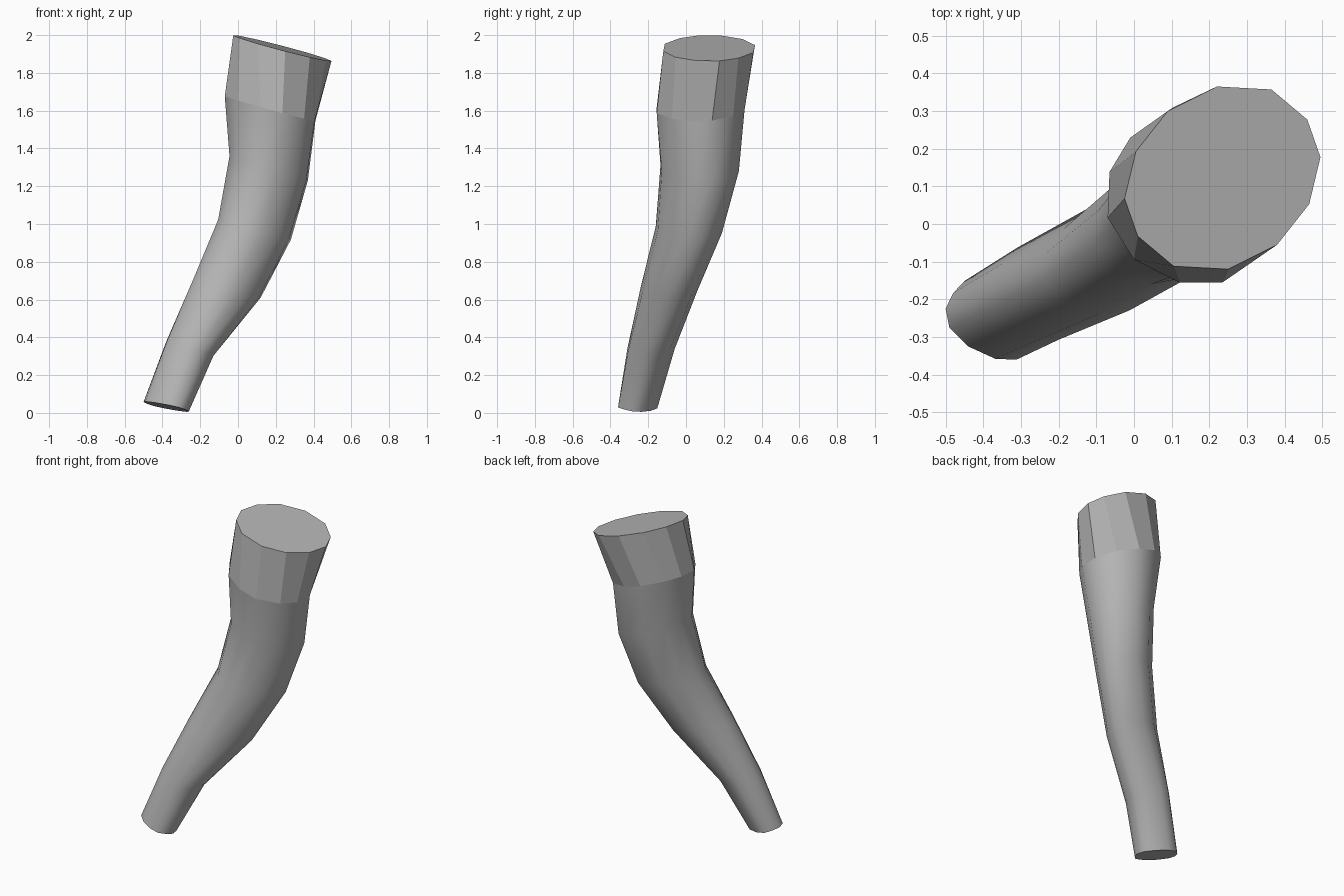
import bpy, bmesh

if "Cube" in bpy.data.objects:
    bpy.data.objects.remove(bpy.data.objects["Cube"])

# Half outlines (mirrored through the centre) at the tip, collar base and collar top
TIP = [(-.12, .03), (-.11, -.02), (-.06, -.07), (.012, -.103), (.068, -.105), (.1, -.072)]
BASE = [(-.235, .06), (-.24, -.06), (-.17, -.17), (-.05, -.23), (.065, -.23), (.18, -.15)]
TOP = [(-.23, .07), (-.26, -.055), (-.225, -.155), (-.13, -.235), (.015, -.243), (.145, -.178)]

# Rings: x min, x max, y min, y max, centre z, slope along x, slope along y, skew
RINGS = [
    (-.50, -.26, -.36, -.15, .033, -.23, -.11, 0),
    (-.38, -.13, -.31, -.06, .34, -.30, 0, .16),
    (-.24, .12, -.24, .06, .655, -.25, 0, .36),
    (-.105, .28, -.16, .19, .97, -.26, -.04, .30),
    (-.045, .37, -.135, .28, 1.295, -.31, 0, .16),
    (-.07, .41, -.155, .31, 1.612, -.275, .03, 0),
    (-.025, .495, -.12, .365, 1.931, -.27, .05, 0),
]


def unit(pts):
    mx, my = max(p[0] for p in pts), max(p[1] for p in pts)
    return [(x / mx, y / my) for x, y in pts]


def full(half):
    return unit(half + [(-x, -y) for x, y in half])


def ring_points(i):
    x0, x1, y0, y1, z, sx, sy, skew = RINGS[i]
    if i == 6:
        shape = full(TOP)
    else:
        t = i / 5
        shape = [(a[0] * (1 - t) + b[0] * t, a[1] * (1 - t) + b[1] * t)
                 for a, b in zip(full(TIP), full(BASE))]
        shape = unit([(u + skew / 2 * v, v + skew / 2 * u) for u, v in shape])
    out = []
    for u, v in shape:
        dx, dy = u * (x1 - x0) / 2, v * (y1 - y0) / 2
        out.append(((x0 + x1) / 2 + dx, (y0 + y1) / 2 + dy, max(0, z + sx * dx + sy * dy)))
    return out


grey = bpy.data.materials.new("mid_grey")
grey.diffuse_color = (.46, .46, .46, 1)
grey.use_nodes = True
grey.node_tree.nodes["Principled BSDF"].inputs["Base Color"].default_value = grey.diffuse_color


def loft(name, indices, smooth, cap_first):
    bm = bmesh.new()
    rings = [[bm.verts.new(p) for p in ring_points(i)] for i in indices]
    for lo, hi in zip(rings, rings[1:]):
        for k in range(12):
            n = (k + 1) % 12
            bm.faces.new((lo[k], lo[n], hi[n], hi[k])).smooth = smooth
    cap = bm.faces.new(rings[0][::-1] if cap_first else rings[-1])
    cap.smooth = False
    for e in cap.edges:
        e.smooth = False
    mesh = bpy.data.meshes.new(name)
    bm.to_mesh(mesh)
    bm.free()
    mesh.materials.append(grey)
    obj = bpy.data.objects.new(name, mesh)
    bpy.context.collection.objects.link(obj)


# Smooth bent limb with a flat tip, and the faceted collar above it
loft("curved_limb", range(6), True, True)
loft("faceted_collar", (5, 6), False, False)
